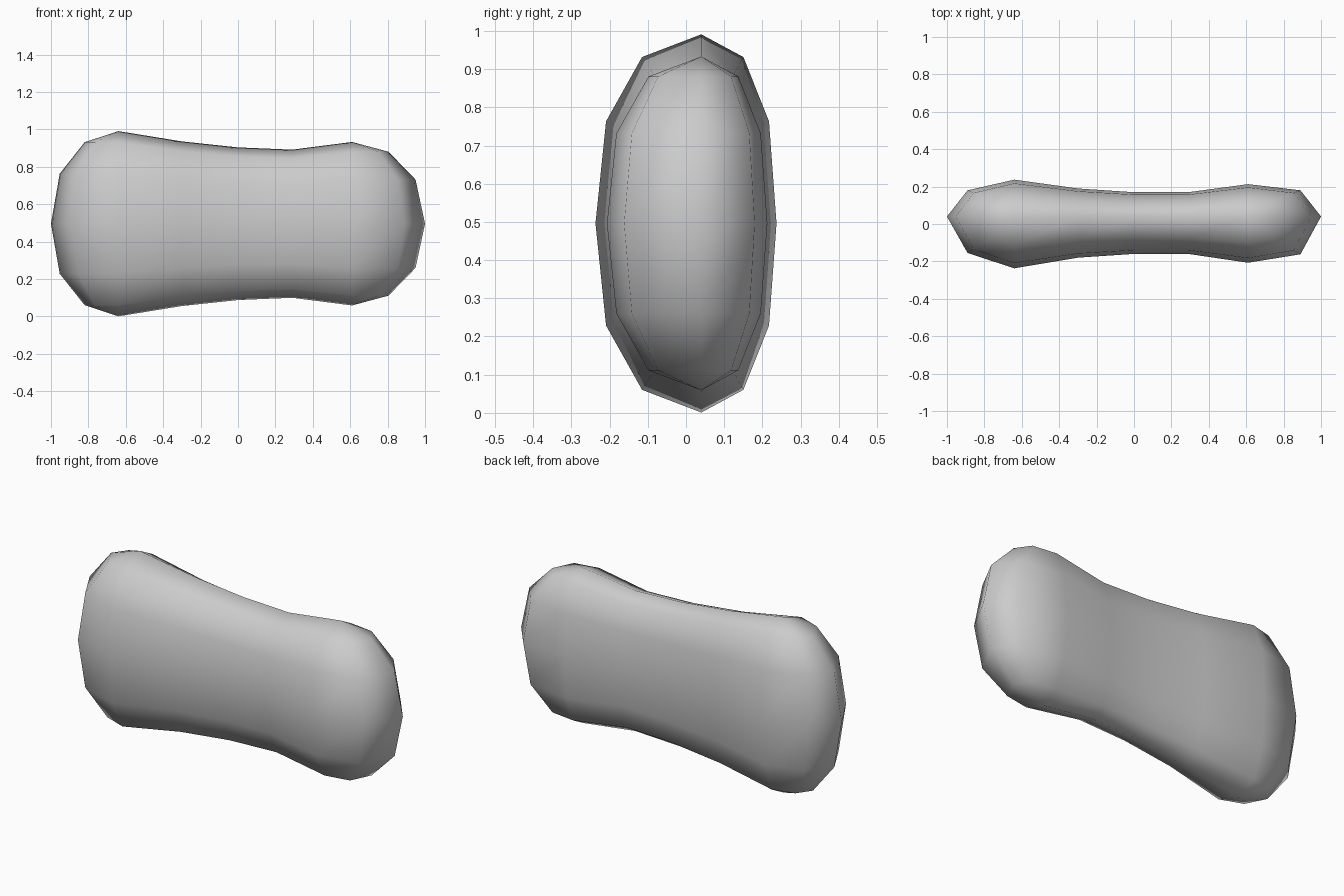
import bpy, bmesh

if "Cube" in bpy.data.objects:
    bpy.data.objects.remove(bpy.data.objects["Cube"])

RIDGE_Y, MID_Z = 0.04, 0.496
X_LEFT, X_RIGHT = -0.64, 0.61      # where the rounded ends begin

# Stations along the length: x, front y, back y, half height
stations = [
    (-1.00, 0.04, 0.04, 0.495),
    (-0.89, -0.155, 0.18, 0.495),
    (-0.64, -0.237, 0.237, 0.495),
    (-0.30, -0.18, 0.19, 0.44),
    (0.00, -0.16, 0.17, 0.408),
    (0.29, -0.16, 0.17, 0.396),
    (0.61, -0.207, 0.213, 0.437),
    (0.89, -0.162, 0.18, 0.437),
    (1.00, 0.04, 0.04, 0.437),
]
# Levels: height factor, end reach factor, thickness factor
half = [(0.0, 1.0, 1.0), (0.54, 0.87, 0.9), (0.88, 0.5, 0.56), (1.0, 0.0, 0.0)]
levels = [(-h, e, t) for h, e, t in reversed(half[1:])] + half


def point(station, level, back):
    x, yf, yb, hh = station
    h, e, t = level
    anchor = min(max(x, X_LEFT), X_RIGHT)
    y = yb if back else yf
    return (anchor + (x - anchor) * e, RIDGE_Y + (y - RIDGE_Y) * t, MID_Z + hh * h)


# Pillow body: horizontal outlines stacked into closed rings
bm = bmesh.new()
rings = []
for lv in levels:
    ring = [point(s, lv, False) for s in stations]
    ring += [point(s, lv, True) for s in reversed(stations[1:-1])]
    rings.append([bm.verts.new(p) for p in ring])
n = len(rings[0])
for a, b in zip(rings, rings[1:]):
    for i in range(n):
        j = (i + 1) % n
        bm.faces.new((a[i], a[j], b[j], b[i]))
# Collapse the top and bottom outlines into ridges
bmesh.ops.remove_doubles(bm, verts=bm.verts, dist=0.0005)
bmesh.ops.recalc_face_normals(bm, faces=bm.faces)
for f in bm.faces:
    f.smooth = True
mesh = bpy.data.meshes.new("pillow_body")
bm.to_mesh(mesh)
bm.free()
bpy.context.collection.objects.link(bpy.data.objects.new("pillow_body", mesh))
